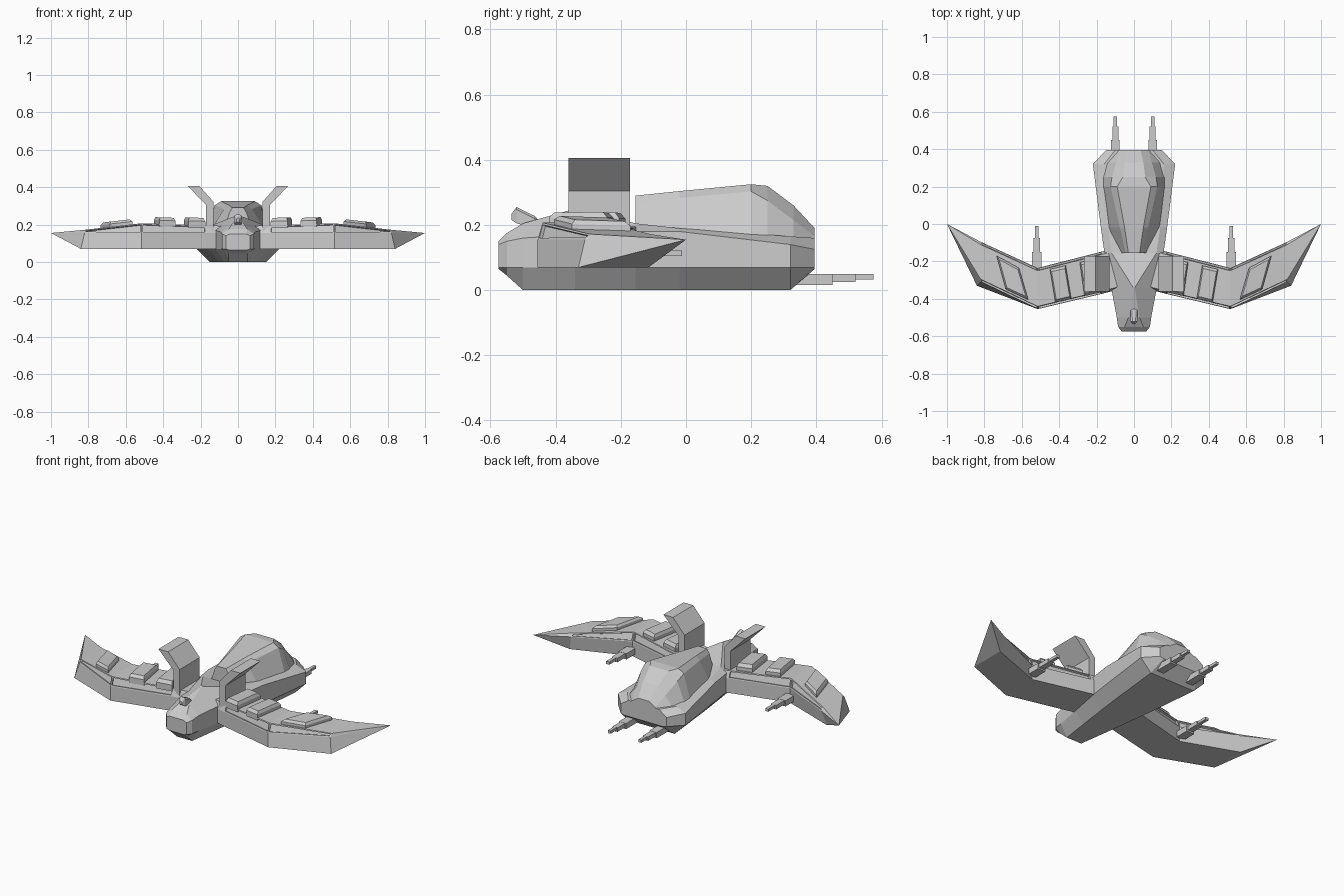
import bpy, bmesh
from mathutils import Vector

if "Cube" in bpy.data.objects:
    bpy.data.objects.remove(bpy.data.objects["Cube"], do_unlink=True)

grey = bpy.data.materials.new("light_grey")
grey.use_nodes = True
grey.diffuse_color = (0.6, 0.6, 0.6, 1)
grey.node_tree.nodes["Principled BSDF"].inputs["Base Color"].default_value = (0.6, 0.6, 0.6, 1)


def finish(name, bm, mirror=False):
    bmesh.ops.remove_doubles(bm, verts=bm.verts, dist=0.0001)
    bmesh.ops.recalc_face_normals(bm, faces=bm.faces)
    me = bpy.data.meshes.new(name)
    bm.to_mesh(me)
    bm.free()
    me.materials.append(grey)
    ob = bpy.data.objects.new(name, me)
    bpy.context.collection.objects.link(ob)
    if mirror:
        mod = ob.modifiers.new("Mirror", "MIRROR")
        mod.use_mirror_merge = False
    return ob


def loft(rings):
    """Skin equal-length closed rings; returns the mesh and faces[segment][side]."""
    bm = bmesh.new()
    vs = [[bm.verts.new(p) for p in r] for r in rings]
    n = len(rings[0])
    sides = [[bm.faces.new((a[i], a[(i + 1) % n], b[(i + 1) % n], b[i]))
              for i in range(n)] for a, b in zip(vs, vs[1:])]
    bm.faces.new(vs[0])
    bm.faces.new(vs[-1])
    return bm, sides


def symmetric_ring(y, half):
    return [Vector((x, y, z)) for x, z in half] + \
           [Vector((-x, y, z)) for x, z in reversed(half)]


# Hull: y, bottom half-width, bottom z, side half-width, shoulder z, roof half-width, roof z
hull = [(-.575, .05, .065, .065, .14, .045, .15),
        (-.55, .05, .045, .085, .15, .05, .175),
        (-.50, .05, 0, .092, .16, .03, .205),
        (-.34, .073, 0, .122, .17, .004, .25),
        (-.155, .098, 0, .158, .18, .12, .205),
        (-.02, .115, 0, .177, .18, .14, .19),
        (.32, .15, 0, .22, .14, .16, .165),
        (.395, .125, .065, .15, .125, .10, .16)]
bm, _ = loft([symmetric_ring(y, [(b, z0), (w, max(.07, z0 + .005)), (w, zs), (t, zt)])
              for y, b, z0, w, zs, t, zt in hull])
finish("hull", bm)

# Canopy: y, base, shoulder and roof points
canopy = [(-.155, (.07, .19), (.045, .265), (.03, .29)),
          (-.02, (.14, .178), (.075, .283), (.05, .304)),
          (.20, (.165, .165), (.125, .303), (.09, .325)),
          (.25, (.165, .162), (.118, .275), (.06, .32)),
          (.33, (.145, .155), (.095, .215), (.05, .26)),
          (.395, (.10, .135), (.075, .165), (.035, .19))]
bm, _ = loft([symmetric_ring(y, pts) for y, *pts in canopy])
finish("canopy", bm)

# Nose sensor
bm, _ = loft([symmetric_ring(y, [(w, lo), (w, hi - .008), (w * .5, hi)])
              for y, w, lo, hi in [(-.535, .008, .215, .235), (-.52, .018, .205, .255),
                                   (-.465, .02, .19, .228), (-.45, .012, .19, .212)]])
finish("nose_sensor", bm)

# Wings: x, front y, rear y, top z
stations = [(.08, -.35, -.125, .193), (.17, -.373, -.147, .195),
            (.515, -.455, -.235, .207), (.82, -.31, -.095, .172)]


def wing_top(x):
    for (x0, _, _, z0), (x1, _, _, z1) in zip(stations, stations[1:]):
        if x <= x1:
            return z0 + (z1 - z0) * (x - x0) / (x1 - x0)
    return stations[-1][3]


rings = [[(x, f, .07), (x, f, .155), (x, f + .015, z), (x, r - .015, z), (x, r, .155), (x, r, .07)]
         for x, f, r, z in stations]
rings[-1] = [(x + (.02 if z < .1 else 0), y - (.02 if z < .1 else 0), z) for x, y, z in rings[-1]]
tip = Vector((1, 0, .155))
rings.append([tip + (Vector(p) - tip) * .004 for p in rings[-1]])
bm, sides = loft(rings)
# Recessed slots along the upper leading and trailing edges
slots = [sides[s][k] for s in (1, 2) for k in (1, 3)]
bmesh.ops.recalc_face_normals(bm, faces=bm.faces)
bmesh.ops.inset_individual(bm, faces=slots, thickness=.009, depth=0)
bmesh.ops.inset_individual(bm, faces=slots, thickness=.001, depth=-.01)
finish("wings", bm, True)


# Raised, bevelled panels on the wings
def panel(name, corners, height):
    c = sum((Vector(p) for p in corners), Vector((0, 0))) / 4

    def ring(scale, dz):
        pts = [c + (Vector(p) - c) * scale for p in corners]
        return [(p.x, p.y, wing_top(p.x) + dz) for p in pts]
    bm, _ = loft([ring(1, -.015), ring(1, height * .55), ring(.84, height)])
    finish(name, bm, True)


panel("inner_panels", [(.20, -.185), (.29, -.205), (.265, -.385), (.175, -.365)], .04)
panel("middle_panels", [(.365, -.222), (.45, -.242), (.42, -.42), (.335, -.40)], .035)
panel("outer_panels", [(.735, -.17), (.615, -.235), (.565, -.405), (.685, -.35)], .028)

# Upright fins with outward-leaning tops
profile = [(.13, .15), (.13, .32), (.205, .405), (.268, .405), (.17, .305), (.17, .15)]
bm, _ = loft([[(x, y, z) for x, z in profile] for y in (-.36, -.172)])
finish("fins", bm, True)


# Stepped guns, each barrel thinner than the last
def guns(name, x, z, steps):
    bm = bmesh.new()
    for y0, y1, w, h in steps:
        cube = bmesh.ops.create_cube(bm, size=1)["verts"]
        bmesh.ops.scale(bm, vec=(2 * w, y1 - y0, 2 * h), verts=cube)
        bmesh.ops.translate(bm, vec=(x, (y0 + y1) / 2, z), verts=cube)
        z += .004
    finish(name, bm, True)


guns("tail_guns", .10, .033, [(.30, .45, .023, .017), (.45, .52, .016, .012), (.52, .575, .009, .008)])
guns("wing_guns", .52, .105, [(-.27, -.15, .026, .017), (-.15, -.075, .018, .012), (-.075, -.012, .01, .008)])
